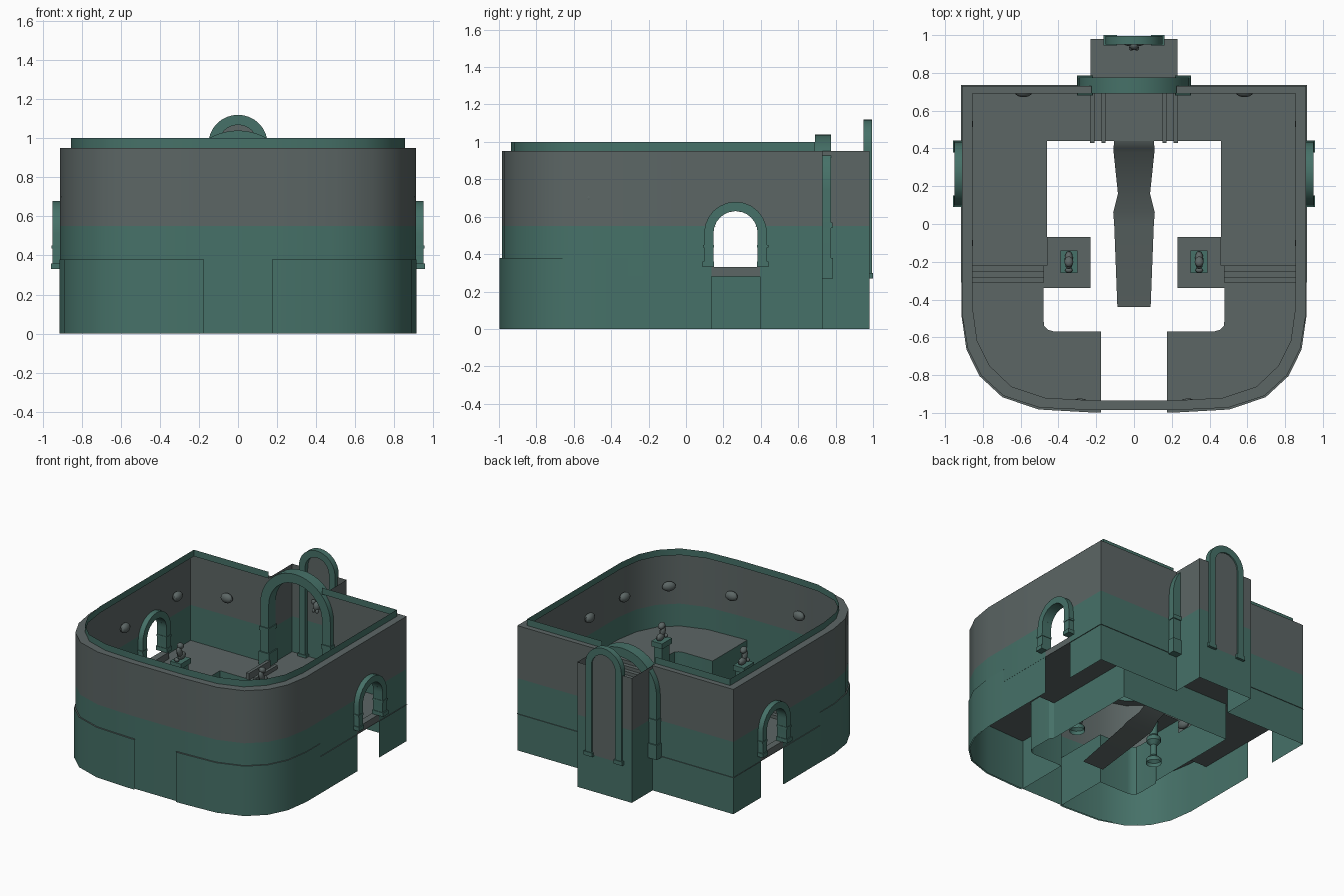
import bpy, bmesh, math
from mathutils import Vector, Matrix

if "Cube" in bpy.data.objects:
    bpy.data.objects.remove(bpy.data.objects["Cube"])

def material(name, col):
    m = bpy.data.materials.new(name)
    m.diffuse_color = (*col, 1)
    m.use_nodes = True
    m.node_tree.nodes["Principled BSDF"].inputs["Base Color"].default_value = m.diffuse_color
    return m

GREEN = material("green_tile", (0.061, 0.165, 0.138))
GRAY = material("gray_stone", (0.107, 0.133, 0.130))
DADO = 0.55      # height where green changes to gray
LOW, HIGH = 0.28, 0.38   # floor levels

class Part:
    """Collects faces for one object; every part is mirrored in x on request."""
    def __init__(self, name, mirror=True):
        self.name, self.mirror, self.bm = name, mirror, bmesh.new()

    def face(self, pts, mat=0):
        f = self.bm.faces.new([self.bm.verts.new(Vector(p)) for p in pts])
        f.material_index = mat

    def box(self, x0, x1, y0, y1, z0, z1, mat=0):
        r = bmesh.ops.create_cube(self.bm, size=1, matrix=Matrix.Translation(
            ((x0 + x1) / 2, (y0 + y1) / 2, (z0 + z1) / 2)) @ Matrix.Diagonal((x1 - x0, y1 - y0, z1 - z0, 1)))
        for f in {f for v in r["verts"] for f in v.link_faces}:
            f.material_index = mat

    def ball(self, c, size, mat=0, rot=0.0, axis='X'):
        r = bmesh.ops.create_uvsphere(self.bm, u_segments=12, v_segments=8, radius=1,
            matrix=Matrix.Translation(c) @ Matrix.Rotation(rot, 4, axis) @ Matrix.Diagonal((*size, 1)))
        for f in {f for v in r["verts"] for f in v.link_faces}:
            f.material_index = mat

    def sheet(self, path, z0, z1, bottom=None):
        """Vertical sheet along a path, green below the dado and gray above."""
        for a, b in zip(path, path[1:]):
            ha, hb = (bottom(a, b) if bottom else (z0, z0))
            for lo, hi, m in ((0, DADO, 0), (DADO, 0.95, 1), (0.95, 2, 0)):
                la, lb, top = max(ha, lo), max(hb, lo), min(hi, z1)
                if top - min(la, lb) > 1e-4:
                    la, lb = min(la, top), min(lb, top)
                    pts = [(*a, la), (*b, lb), (*b, top), (*a, top)]
                    if top - la < 1e-4: pts.pop(0)
                    elif top - lb < 1e-4: pts.pop(1)
                    self.face(pts, m)

    def strip(self, pa, pb, z, mat):
        for a, b, c, d in zip(pa, pa[1:], pb[1:], pb):
            self.face([(*a, z), (*b, z), (*c, z), (*d, z)], mat)

    def arch(self, r_in, r_out, z0, zs, w0, w1, put, n=12):
        """Round arch with straight legs; put(u, w, z) places it."""
        def prof(r):
            return [(r, z0)] + [(r * math.cos(math.pi * i / n), zs + r * math.sin(math.pi * i / n))
                                for i in range(n + 1)] + [(-r, z0)]
        rings = [[put(u, w, z) for u, z in prof(r)]
                 for r, w in ((r_in, w0), (r_out, w0), (r_out, w1), (r_in, w1))]
        for k in range(4):
            p, q = rings[k], rings[(k + 1) % 4]
            for i in range(len(p) - 1):
                self.face([p[i], p[i + 1], q[i + 1], q[i]])

    def done(self):
        bmesh.ops.remove_doubles(self.bm, verts=self.bm.verts, dist=1e-4)
        bmesh.ops.recalc_face_normals(self.bm, faces=self.bm.faces)
        me = bpy.data.meshes.new(self.name)
        self.bm.to_mesh(me)
        self.bm.free()
        me.materials.append(GREEN)
        me.materials.append(GRAY)
        ob = bpy.data.objects.new(self.name, me)
        bpy.context.collection.objects.link(ob)
        if self.mirror:
            ob.modifiers.new("Mirror", 'MIRROR')
        for o in bpy.context.selected_objects:
            o.select_set(False)
        bpy.context.view_layer.objects.active = ob
        ob.select_set(True)
        bpy.ops.object.shade_smooth_by_angle(angle=math.radians(32))

# ---- walls: half outlines from the back opening round to the front centre
DY, DR, DZ = 0.265, 0.13, 0.50     # side door centre, half width, spring height
door_y = [DY + DR * math.cos(math.pi * i / 10) for i in range(11)]
def outline(x, back, curve):
    return [(0.225, back), (x, back)] + [(x, y) for y in door_y] + curve
outer = outline(0.91, 0.73, [(0.91, -0.48), (0.88, -0.66), (0.81, -0.80), (0.69, -0.91),
                             (0.50, -0.972), (0.22, -0.985), (0, -0.985)])
inner = outline(0.855, 0.69, [(0.855, -0.44), (0.83, -0.62), (0.765, -0.75), (0.65, -0.86),
                              (0.47, -0.92), (0.20, -0.935), (0, -0.935)])
def wall_bottom(a, b):
    if a[1] <= DY + DR + 1e-4 and b[1] >= DY - DR - 1e-4:
        return [DZ + math.sqrt(max(0, DR ** 2 - (p[1] - DY) ** 2)) for p in (a, b)]
    return 0, 0
w = Part("room_wall")
w.sheet(outer, 0, 0.95, wall_bottom)
w.done()
w = Part("wall_ledge")
w.strip(outer, inner, 0.95, 1)
w.done()
rim = Part("wall_rim")
rim.sheet(inner, 0.95, 1.0)
rim.done()

# ---- floors with the open basin
f = Part("low_floor")
f.face([(0, 0.73, LOW), (0, 0.44, LOW), (0.46, 0.44, LOW), (0.46, -0.31, LOW), (0.915, -0.31, LOW),
        (0.915, 0.735, LOW), (0.23, 0.735, LOW), (0.23, 0.73, LOW)], 1)
f.done()
front = [(0.914, -0.31), (0.914, -0.48), (0.887, -0.665), (0.817, -0.806), (0.697, -0.917), (0.505, -0.982),
         (0.22, -0.998), (0.175, -0.998)]
basin = [(0.175, -0.57), (0.42, -0.57), (0.455, -0.56), (0.475, -0.54), (0.48, -0.50), (0.48, -0.34)]
f = Part("raised_floor")
f.face([(x, y, HIGH) for x, y in front + basin + [(0.48, -0.31)]], 1)
f.done()
f = Part("pedestal_slab")
f.face([(x, y, HIGH) for x, y in ((0.23, -0.34), (0.48, -0.34), (0.48, -0.22), (0.46, -0.22),
                                  (0.46, -0.07), (0.23, -0.07))], 1)
f.done()
s = Part("basin_wall")
s.sheet([(0.175, -0.985)] + basin, 0, HIGH)
s.sheet([(0.48, -0.34), (0.46, -0.31)], 0, HIGH)
s.sheet([(0.46, -0.31), (0.46, 0.44), (0, 0.44)], 0, LOW)
s.sheet([(0.46, -0.07), (0.46, -0.31)], LOW, HIGH)
s.done()
s = Part("floor_skirt")
s.sheet(front, 0, HIGH)
s.sheet([(0.914, -0.31), (0.914, DY - DR)], 0, LOW)
s.done()
s = Part("floor_steps")
for i in range(3):
    s.box(0.48, 0.908, -0.31, -0.22 - 0.03 * i, LOW, LOW + 0.025 * (i + 1), 1)
s.done()

# ---- side doors
d = Part("side_door_arch")
put = lambda u, wd, z: (wd, DY + u, z)
d.arch(0.118, 0.168, 0.33, 0.512, 0.87, 0.95, put)
for sg in (-1, 1):
    y = DY + sg * 0.145
    d.box(0.865, 0.958, y - 0.031, y + 0.031, 0.33, 0.36)
    d.box(0.867, 0.954, y - 0.03, y + 0.03, 0.435, 0.45)
d.done()
d = Part("door_sill")
d.box(0.86, 0.91, DY - DR, DY + DR, LOW, 0.33, 1)
d.done()

# ---- large arch at the back opening
b = Part("back_arch", False)
b.arch(0.225, 0.295, LOW, 0.745, 0.69, 0.775, lambda u, wd, z: (u, wd, z), 20)
for sg in (-1, 1):
    x = sg * 0.26
    b.box(x - 0.043, x + 0.043, 0.68, 0.785, 0.27, 0.38)
    b.box(x - 0.04, x + 0.04, 0.683, 0.782, 0.54, 0.57)
b.done()

# ---- alcove with fountain niche
a = Part("alcove")
a.sheet([(0.23, 0.73), (0.23, 0.98), (0, 0.98)], 0, 0.95)
a.face([(0, 0.73, LOW), (0.23, 0.73, LOW), (0.23, 0.98, LOW), (0, 0.98, LOW)], 1)
a.done()
n = Part("niche_arch", False)
n.arch(0.10, 0.152, LOW, 0.968, 0.95, 0.995, lambda u, wd, z: (u, wd, z), 16)
n.box(-0.162, -0.09, 0.945, 1.0, 0.27, 0.30)
n.box(0.09, 0.162, 0.945, 1.0, 0.27, 0.30)
n.done()
n = Part("niche_panel", False)
n.face([(-0.10, 0.985, LOW), (0.10, 0.985, LOW)] +
       [(0.10 * math.cos(math.pi * i / 16), 0.985, 0.968 + 0.10 * math.sin(math.pi * i / 16)) for i in range(17)], 1)
n.done()
n = Part("fountain_spout", False)
n.ball((0, 0.945, 0.70), (0.025, 0.025, 0.035), 1)
for sg in (-1, 1):
    n.ball((sg * 0.032, 0.955, 0.72), (0.02, 0.012, 0.02), 1)
    n.ball((sg * 0.015, 0.93, 0.67), (0.012, 0.012, 0.015), 1)
n.done()

# ---- channel curbs and the water chute
c = Part("channel_curb")
c.box(0.15, 0.172, 0.43, 0.69, LOW, 0.31, 1)
c.box(0.208, 0.232, 0.43, 0.69, LOW, 0.33, 1)
c.done()
chute = [(0.105, 0.44, 0.282), (0.107, 0.42, 0.275), (0.108, 0.40, 0.26), (0.108, 0.38, 0.24),
         (0.085, 0.16, 0.14), (0.11, 0.06, 0.10), (0.105, 0.0, 0.085), (0.088, -0.44, 0.01)]
c = Part("water_chute", False)
for (x0, y0, z0), (x1, y1, z1) in zip(chute, chute[1:]):
    c.face([(-x0, y0, z0), (x0, y0, z0), (x1, y1, z1), (-x1, y1, z1)], 1)
c.done()

# ---- fish statues on pedestals
PX, PY = 0.345, -0.20
p = Part("pedestal")
prof = [(0.055, 0.05), (0.055, 0.08), (0.022, 0.11), (0.022, 0.19), (0.05, 0.22), (0.05, 0.25), (0.03, 0.27), (0.03, HIGH)]
for (r0, z0), (r1, z1) in zip(prof, prof[1:]):
    for i in range(12):
        t0, t1 = math.tau * i / 12, math.tau * (i + 1) / 12
        p.face([(PX + r * math.cos(t), PY + r * math.sin(t), z) for r, t, z in
                ((r0, t0, z0), (r0, t1, z0), (r1, t1, z1), (r1, t0, z1))], 0)
p.box(PX - 0.035, PX + 0.035, PY - 0.045, PY + 0.045, HIGH, 0.60)
p.box(PX - 0.045, PX + 0.045, PY - 0.06, PY + 0.06, 0.60, 0.64)
p.done()
p = Part("fish_statue")
p.ball((PX, PY + 0.015, 0.665), (0.022, 0.042, 0.027), 1)
p.ball((PX, PY - 0.012, 0.70), (0.02, 0.024, 0.045), 1, 0.35)
p.ball((PX, PY + 0.0, 0.745), (0.024, 0.03, 0.022), 1, -0.4)
p.ball((PX, PY - 0.045, 0.655), (0.02, 0.014, 0.015), 1)
p.done()

# ---- round wall lamps on the inside of the wall (x, y, wall direction)
l = Part("wall_lamps")
for x, y, deg in ((0.91, 0.53, 0), (0.91, -0.10, 0), (0.906, -0.52, -9), (0.75, -0.855, -43),
                  (0.285, -0.982, -87), (0.585, 0.73, 90)):
    t = math.radians(deg)
    l.ball((x - 0.030 * math.cos(t), y - 0.030 * math.sin(t), 0.70), (0.029, 0.048, 0.036), 1, t, 'Z')
l.done()
